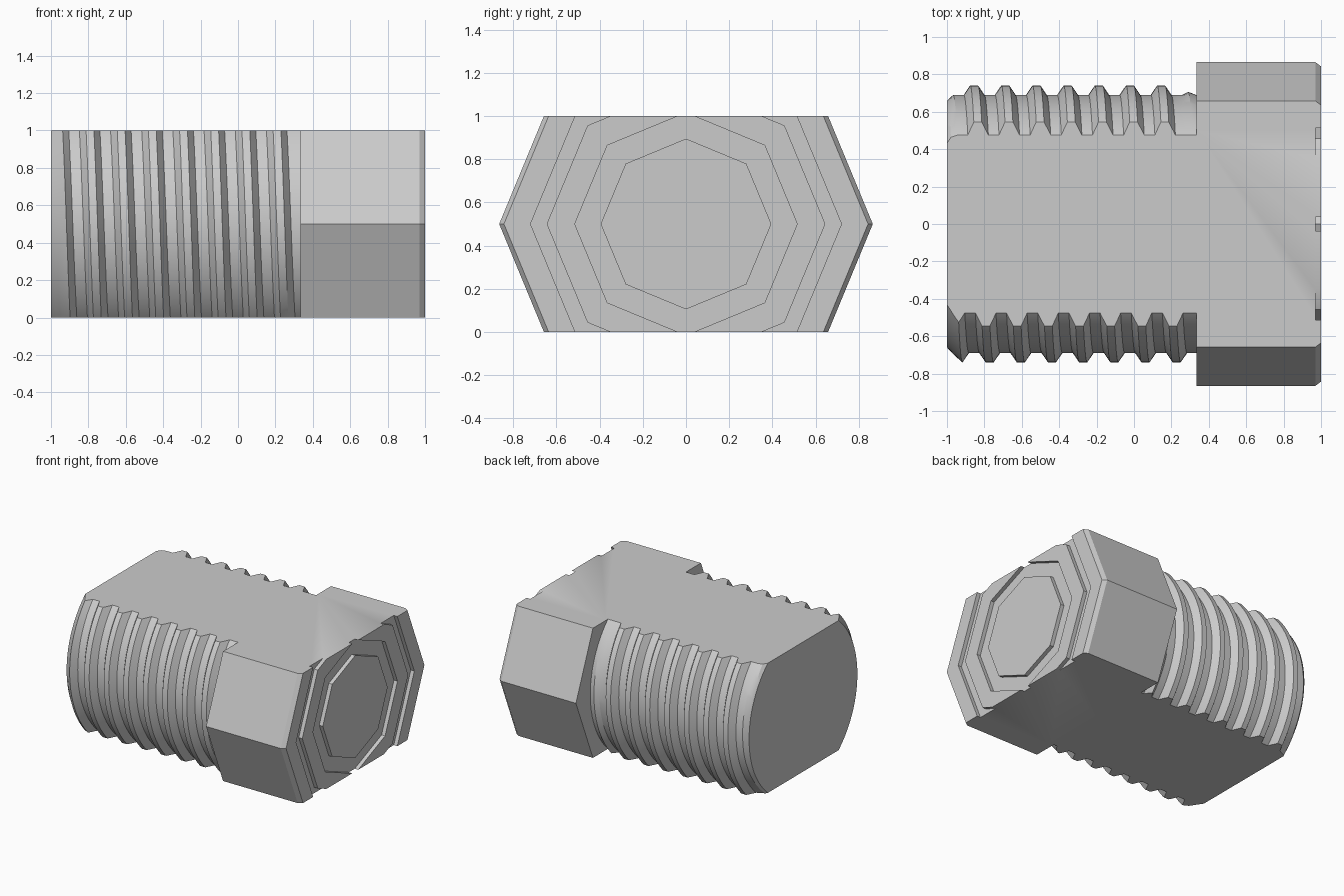
import bpy
import bmesh
from math import pi, cos, sin, radians

if "Cube" in bpy.data.objects:
    bpy.data.objects.remove(bpy.data.objects["Cube"], do_unlink=True)

AXIS_Z = 0.5
SHOULDER = 1 / 3

grey = bpy.data.materials.new("plain_grey")
grey.use_nodes = True
grey.diffuse_color = (0.6, 0.6, 0.6, 1)
bsdf = grey.node_tree.nodes["Principled BSDF"]
bsdf.inputs["Base Color"].default_value = grey.diffuse_color
bsdf.inputs["Roughness"].default_value = 0.6


def ring_point(x, r, angle):
    return (x, r * cos(angle), AXIS_Z + r * sin(angle))


def skin(bm, columns):
    """Join neighbouring columns of points with quads."""
    rows = [[bm.verts.new(p) for p in col] for col in columns]
    for a, b in zip(rows, rows[1:]):
        for i in range(len(a) - 1):
            bm.faces.new((a[i], a[i + 1], b[i + 1], b[i]))
    bmesh.ops.remove_doubles(bm, verts=bm.verts, dist=1e-5)
    bmesh.ops.dissolve_degenerate(bm, edges=bm.edges, dist=1e-5)


def close_open_edges(bm):
    bmesh.ops.holes_fill(bm, edges=[e for e in bm.edges if e.is_boundary], sides=0)


def finish(bm, name):
    """Cap the ends, slice the top and bottom flat, and make the object."""
    close_open_edges(bm)
    for z, normal in ((1, (0, 0, 1)), (0, (0, 0, -1))):
        bmesh.ops.bisect_plane(bm, geom=bm.verts[:] + bm.edges[:] + bm.faces[:],
                               dist=1e-6, plane_co=(0, 0, z), plane_no=normal,
                               clear_outer=True)
        close_open_edges(bm)
    bmesh.ops.recalc_face_normals(bm, faces=bm.faces)
    mesh = bpy.data.meshes.new(name)
    bm.to_mesh(mesh)
    bm.free()
    mesh.materials.append(grey)
    obj = bpy.data.objects.new(name, mesh)
    bpy.context.collection.objects.link(obj)
    bpy.ops.object.select_all(action='DESELECT')
    obj.select_set(True)
    bpy.context.view_layer.objects.active = obj
    bpy.ops.object.shade_smooth_by_angle(angle=radians(25))
    return obj


# Threaded shaft: a helical ridge with a bevelled tip and a fading run-out
PITCH, ROOT, CREST = 1 / 6, 0.69, 0.74
TOOTH = ((-0.055, ROOT), (-0.021, CREST), (0.021, CREST), (0.055, ROOT))
FIRST_CREST = -0.855
SEGMENTS = 96


def thread_column(angle):
    column = []
    for turn in range(-3, 9):
        for offset, r in TOOTH:
            x = FIRST_CREST + PITCH * (turn + angle / (2 * pi)) + offset
            x = min(max(x, -1), SHOULDER)
            fade = min(max((0.31 - x) / 0.06, 0), 1)
            r = ROOT + (r - ROOT) * fade
            if x in (-1, SHOULDER):
                r = ROOT
            r = min(r, 0.66 + 1.05 * (x + 1))
            column.append(ring_point(x, r, angle))
    return column


shaft = bmesh.new()
skin(shaft, [thread_column(2 * pi * i / SEGMENTS) for i in range(SEGMENTS + 1)])
finish(shaft, "threaded_shaft")

# Eight-sided head with a chamfered rim and two grooves in its end face
FACE, FLOOR = 1.0, 0.97
profile = [(SHOULDER, 0), (SHOULDER, 0.865), (FLOOR, 0.865), (FACE, 0.843)]
for outer, inner in ((0.72, 0.645), (0.515, 0.395)):
    profile += [(FACE, outer), (FLOOR, outer), (FLOOR, inner), (FACE, inner)]
profile.append((FACE, 0))

head = bmesh.new()
skin(head, [[ring_point(x, r, pi / 4 * i) for x, r in profile] for i in range(9)])
finish(head, "bolt_head")
